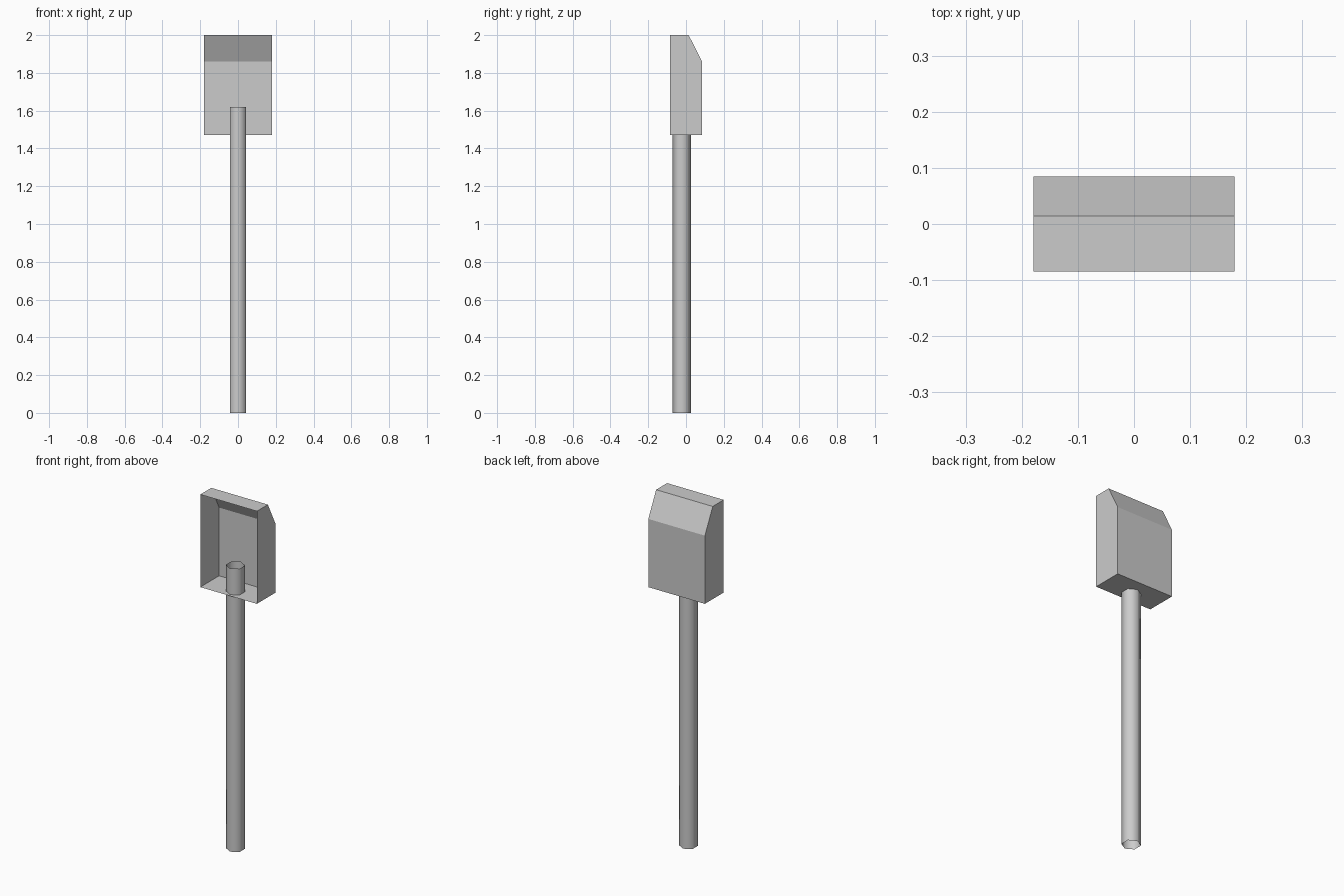
import bpy
import bmesh
from math import pi, sin, cos

cube = bpy.data.objects.get("Cube")
if cube:
    bpy.data.objects.remove(cube, do_unlink=True)

grey = bpy.data.materials.new("plain_grey")
grey.use_nodes = True
colour = (0.6, 0.6, 0.6, 1)
grey.diffuse_color = colour
grey.node_tree.nodes["Principled BSDF"].inputs["Base Color"].default_value = colour


def extrude_profile(name, profile, offset, smooth=False):
    """Sweep a closed outline along offset, leaving both ends open."""
    bm = bmesh.new()
    start = [bm.verts.new(p) for p in profile]
    end = [bm.verts.new([a + b for a, b in zip(p, offset)]) for p in profile]
    n = len(profile)
    for i in range(n):
        j = (i + 1) % n
        face = bm.faces.new((start[i], start[j], end[j], end[i]))
        face.smooth = smooth
    mesh = bpy.data.meshes.new(name)
    bm.to_mesh(mesh)
    bm.free()
    mesh.materials.append(grey)
    obj = bpy.data.objects.new(name, mesh)
    bpy.context.collection.objects.link(obj)
    return obj


# Hollow six-sided pole, open at both ends
radius, pole_y, pole_top = 0.05, -0.0225, 1.62
ring = [(radius * cos(pi / 2 + i * pi / 3),
         pole_y + radius * sin(pi / 2 + i * pi / 3), 0) for i in range(6)]
extrude_profile("pole", ring, (0, 0, pole_top), smooth=True)

# Thin-walled head: side profile swept across, ends closed, front left open
half, front, back = 0.179, -0.085, 0.085
side = [(-half, front, 1.47), (-half, back, 1.47), (-half, back, 1.86),
        (-half, 0.014, 2.0), (-half, front, 2.0)]
head = extrude_profile("open_head", side, (2 * half, 0, 0))

bm = bmesh.new()
bm.from_mesh(head.data)
bmesh.ops.holes_fill(bm, edges=[e for e in bm.edges if e.is_boundary], sides=0)
bmesh.ops.recalc_face_normals(bm, faces=bm.faces)
opening = [f for f in bm.faces if f.normal.y < -0.9]
bmesh.ops.delete(bm, geom=opening, context="FACES")
bm.to_mesh(head.data)
bm.free()
